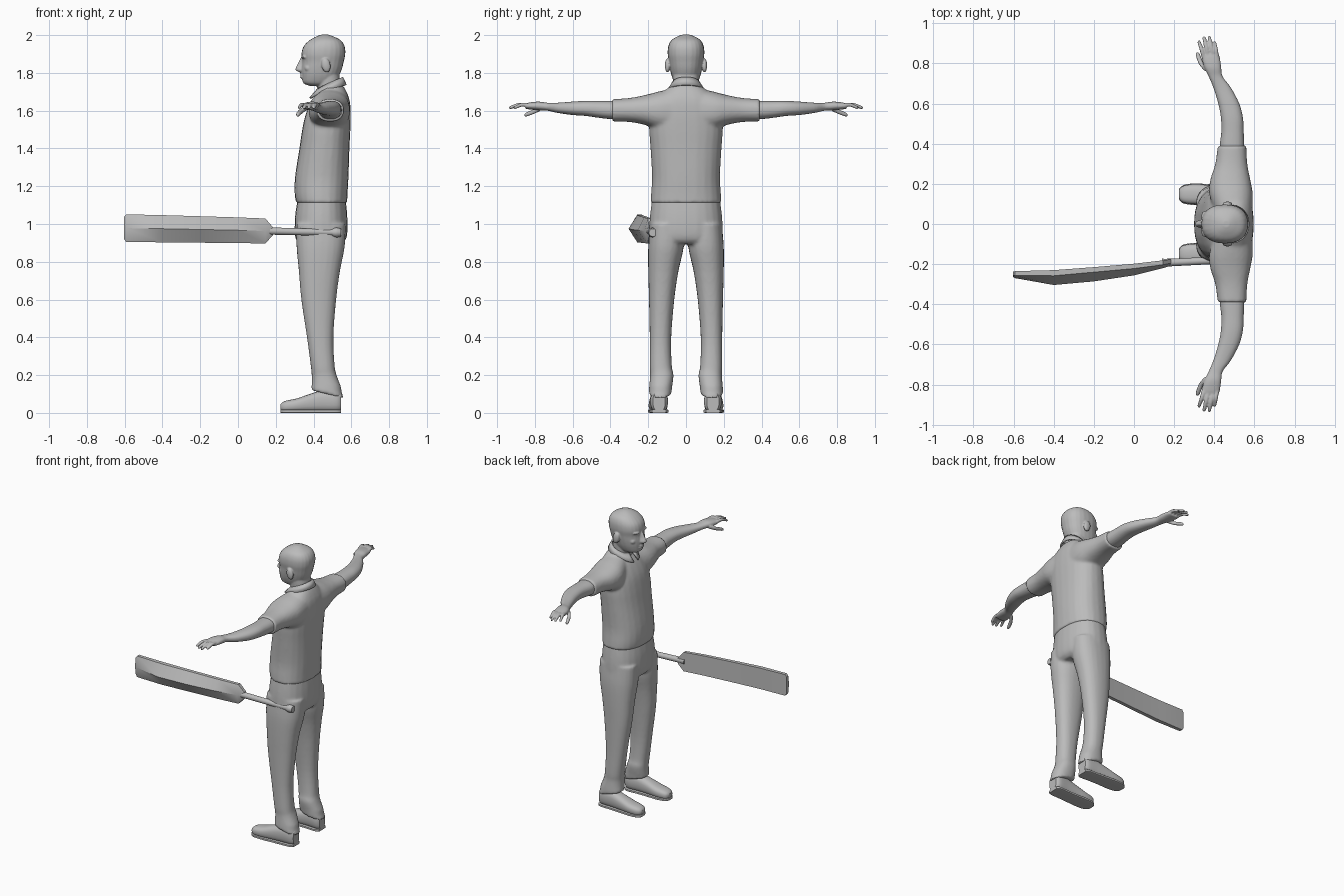
import bpy, bmesh, math
from mathutils import Vector, Matrix

cube = bpy.data.objects.get("Cube")
if cube:
    bpy.data.objects.remove(cube, do_unlink=True)

# One plain grey for everything
grey = bpy.data.materials.new("plain grey")
grey.use_nodes = True
grey.diffuse_color = (0.5, 0.5, 0.5, 1)
grey.node_tree.nodes["Principled BSDF"].inputs["Base Color"].default_value = (0.5, 0.5, 0.5, 1)


def blend(a, b, c, d, t):
    """Smooth curve through b and c."""
    return [(2 * q + (r - p) * t + (2 * p - 5 * q + 4 * r - s) * t * t
             + (3 * q - p - 3 * r + s) * t ** 3) / 2 for p, q, r, s in zip(a, b, c, d)]


def loft(bm, axis, rings, side=1, power=2.3, steps=4, count=24):
    """Skin through rounded sections: position along axis, then two ranges across it."""
    rings = [r if len(r) == 5 else (*r[:3], -r[3], r[3]) for r in rings]
    padded = [rings[0], *rings, rings[-1]]
    dense = [blend(*padded[i:i + 4], k / steps)
             for i in range(len(rings) - 1) for k in range(steps)] + [rings[-1]]
    order = {"x": (0, 1, 2), "y": (1, 0, 2), "z": (2, 0, 1)}[axis]
    loops = []
    for pos, a0, a1, b0, b1 in dense:
        loop = []
        for k in range(count):
            t = math.tau * k / count
            c, s = math.cos(t), math.sin(t)
            u = math.copysign(abs(c) ** (2 / power), c)
            v = math.copysign(abs(s) ** (2 / power), s)
            co = Vector()
            co[order[0]] = pos
            co[order[1]] = (a0 + a1) / 2 + u * (a1 - a0) / 2
            co[order[2]] = (b0 + b1) / 2 + v * (b1 - b0) / 2
            co.y *= side
            loop.append(bm.verts.new(co))
        loops.append(loop)
    skin(bm, loops)


def skin(bm, loops):
    n = len(loops[0])
    for low, high in zip(loops, loops[1:]):
        for k in range(n):
            bm.faces.new((low[k], low[(k + 1) % n], high[(k + 1) % n], high[k]))
    bm.faces.new(loops[0])
    bm.faces.new(loops[-1])


def ball(bm, centre, radii, turn=0):
    """Ellipsoid, tilted about the sideways axis."""
    matrix = (Matrix.Translation(centre) @ Matrix.Rotation(turn, 4, "Y")
              @ Matrix.Diagonal((*radii, 1)))
    bmesh.ops.create_uvsphere(bm, u_segments=20, v_segments=12, radius=1, matrix=matrix)


def finish(name, bm, mirror=False, voxel=0, relax=3, thickness=0):
    bmesh.ops.recalc_face_normals(bm, faces=bm.faces)
    mesh = bpy.data.meshes.new(name)
    bm.to_mesh(mesh)
    bm.free()
    mesh.shade_smooth()
    mesh.set_sharp_from_angle(angle=math.radians(35))
    mesh.materials.append(grey)
    obj = bpy.data.objects.new(name, mesh)
    bpy.context.scene.collection.objects.link(obj)
    if thickness:
        mod = obj.modifiers.new("thickness", "SOLIDIFY")
        mod.thickness, mod.offset = thickness, 0
    if mirror:
        mod = obj.modifiers.new("mirror", "MIRROR")
        mod.use_axis = (False, True, False)
        mod.use_mirror_merge = False
    if voxel:
        mod = obj.modifiers.new("fuse", "REMESH")
        mod.mode, mod.voxel_size, mod.use_smooth_shade = "VOXEL", voxel, True
        mod = obj.modifiers.new("relax", "SMOOTH")
        mod.factor, mod.iterations = 0.5, relax
    return obj


# Shirt: torso fused with both short sleeves
bm = bmesh.new()
loft(bm, "z", [(1.11, .308, .578, .188), (1.16, .300, .58, .185), (1.25, .302, .585, .18),
               (1.4, .325, .59, .188), (1.5, .34, .595, .195), (1.58, .358, .597, .19),
               (1.65, .39, .592, .17), (1.7, .425, .575, .12), (1.735, .44, .555, .075)])
for side in (-1, 1):
    loft(bm, "y", [(.06, .40, .59, 1.48, 1.72), (.15, .375, .592, 1.5, 1.7),
                   (.22, .38, .58, 1.525, 1.682), (.3, .405, .565, 1.54, 1.667),
                   (.39, .417, .56, 1.542, 1.661)], side)
finish("shirt", bm, voxel=0.009, relax=5)

# Collar: open band that rises to the back, with pointed front flaps
bm = bmesh.new()
previous = None
for i in range(33):
    t = math.radians(-165 + 330 * i / 32)
    c, s = math.cos(t), math.sin(t)
    back, flap = (1 + c) / 2, max(0, -c - 0.4)
    top = bm.verts.new((.487 + .064 * c, .068 * s, 1.715 + .062 * back))
    hem = bm.verts.new((.483 + .088 * c - .03 * flap, .092 * s, 1.69 + .045 * back - .045 * flap))
    if previous:
        bm.faces.new((*previous, hem, top))
    previous = (top, hem)
finish("collar", bm, thickness=0.01)

# Trousers: hips fused with both legs, hem lower at the heel
bm = bmesh.new()
loft(bm, "z", [(1.13, .316, .57, .18), (1.05, .303, .578, .19), (.97, .3, .58, .195),
               (.92, .306, .572, .19), (.895, .33, .55, .17)])
for side in (-1, 1):
    loft(bm, "z", [(1, .31, .57, .015, .19), (.88, .31, .565, .012, .2),
                   (.75, .322, .54, .04, .2), (.6, .335, .52, .062, .196),
                   (.4, .365, .505, .078, .192), (.25, .385, .512, .075, .192),
                   (.2, .39, .522, .066, .19), (.14, .39, .545, .073, .195),
                   (.1, .388, .56, .078, .197)], side)
for v in bm.verts:
    if v.co.z < 0.13:
        v.co.z += (0.47 - v.co.x) * 0.25
finish("trousers", bm, voxel=0.009, relax=4)

# Shoes and soles
outline = [(.224, .13, .17, .02, .045), (.235, .113, .183, .008, .056),
           (.26, .103, .194, .004, .066), (.31, .098, .198, .004, .076),
           (.38, .1, .194, .004, .1), (.45, .099, .19, .004, .12),
           (.52, .096, .187, .004, .12), (.545, .11, .175, .01, .11)]
bm = bmesh.new()
loft(bm, "x", outline, power=2.6)
finish("shoes", bm, mirror=True)
bm = bmesh.new()
loft(bm, "x", [(x, y0 - .004, y1 + .004, 0, .018) for x, y0, y1, *_ in outline], power=6)
finish("shoe_soles", bm, mirror=True)

# Arms with hands
bm = bmesh.new()
loft(bm, "y", [(.3, .43, .55, 1.555, 1.65), (.39, .428, .55, 1.555, 1.652),
               (.46, .435, .547, 1.562, 1.652), (.53, .433, .543, 1.572, 1.652),
               (.6, .42, .525, 1.577, 1.648), (.68, .395, .483, 1.588, 1.642),
               (.735, .372, .442, 1.6, 1.642), (.78, .35, .435, 1.602, 1.648),
               (.83, .338, .428, 1.607, 1.643), (.85, .342, .42, 1.61, 1.638)])


def finger(path, radius):
    loft(bm, "y", [(y, x - r, x + r, z - r, z + r) for (y, x, z), r
                   in zip(path, (radius, radius, radius * 0.85, radius * 0.4))], count=12)


for base, tip, reach in ((.35, .325, .915), (.372, .35, .935), (.394, .376, .937), (.415, .402, .912)):
    span = reach - 0.82
    finger([(.82, base, 1.626), (.82 + span / 2, (base + tip) / 2, 1.632),
            (reach - .01, tip, 1.618), (reach, tip, 1.615)], 0.0105)
finger([(.765, .362, 1.615), (.8, .335, 1.598), (.845, .318, 1.58), (.856, .317, 1.577)], 0.013)
finish("arms", bm, mirror=True, voxel=0.0045, relax=3)

# Head: skull, neck, nose, mouth, brows, eyes, cheeks and ears
bm = bmesh.new()
loft(bm, "z", [(1.67, .425, .55, .065), (1.74, .418, .543, .067), (1.8, .41, .535, .07)])
loft(bm, "z", [(1.73, .385, .48, .035), (1.745, .347, .508, .058), (1.78, .338, .532, .075),
               (1.82, .336, .55, .085), (1.86, .34, .56, .091), (1.9, .336, .568, .097),
               (1.94, .347, .565, .094), (1.972, .378, .545, .078), (1.993, .415, .505, .045),
               (2.003, .445, .475, .016)])
loft(bm, "z", [(1.803, .325, .37, .013), (1.817, .304, .37, .02),
               (1.845, .315, .37, .013), (1.885, .335, .37, .012)])
for z in (1.777, 1.789):
    ball(bm, (.346, 0, z), (.018, .028, .007))
for side in (-1, 1):
    ball(bm, (.353, .036 * side, 1.884), (.018, .03, .009))
    ball(bm, (.36, .034 * side, 1.863), (.013, .016, .008))
    ball(bm, (.372, .05 * side, 1.825), (.02, .022, .02))
    ball(bm, (.466, .098 * side, 1.84), (.024, .014, .038), -0.2)
finish("head", bm, voxel=0.0045, relax=4)

# Bat blade: flat striking face, ridged back, shoulders at the handle
bm = bmesh.new()
loops = []
for x, face, edge, ridge, half, mid in (
        (-.604, -.238, -.255, -.263, .058, .979), (-.592, -.235, -.257, -.27, .073, .978),
        (-.4, -.23, -.258, -.304, .072, .975), (-.2, -.215, -.24, -.286, .07, .971),
        (0, -.198, -.222, -.256, .068, .967), (.145, -.181, -.203, -.22, .066, .963),
        (.185, -.176, -.195, -.207, .021, .962)):
    section = ((face, half), (edge, half), (ridge, 0), (edge, -half), (face, -half))
    loops.append([bm.verts.new((x, y, mid + z)) for y, z in section])
skin(bm, loops)
finish("bat_blade", bm)

# Bat handle with end knob
bm = bmesh.new()
for rings in (((.14, -.193, .964, .02), (.2, -.191, .962, .019), (.51, -.176, .955, .018)),
              ((.5, -.177, .955, .02), (.52, -.176, .955, .026), (.545, -.175, .954, .021))):
    loft(bm, "x", [(x, y - r, y + r, z - r, z + r) for x, y, z, r in rings], power=2, count=16)
finish("bat_handle", bm)
